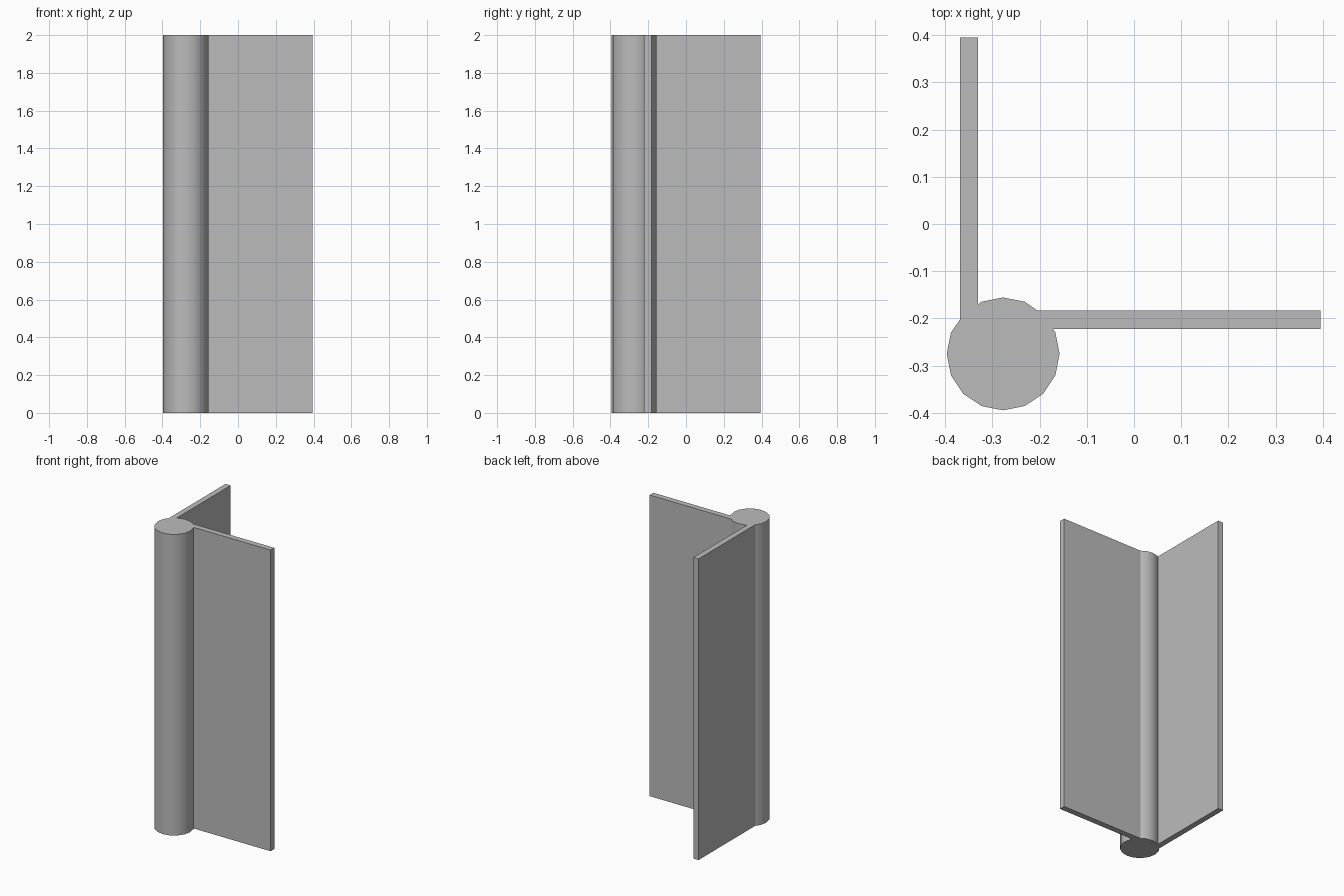
import bpy, bmesh, math

cube = bpy.data.objects.get("Cube")
if cube:
    bpy.data.objects.remove(cube, do_unlink=True)

HEIGHT = 2.0
CX, CY, R, SIDES = -0.277, -0.275, 0.1195, 16   # round barrel
END = 0.395                                     # outer end of both leaves

grey = bpy.data.materials.new("plain grey")
grey.use_nodes = True
colour = (0.5, 0.5, 0.5, 1)
grey.diffuse_color = colour
grey.node_tree.nodes["Principled BSDF"].inputs["Base Color"].default_value = colour


def arc(first, last):
    """Barrel corners from index first to last, counter-clockwise."""
    step = 2 * math.pi / SIDES
    return [(CX + R * math.cos(k * step), CY + R * math.sin(k * step))
            for k in range(first, last + 1)]


# Cross-section: barrel with two thin leaves at a right angle
right_leaf = [(-0.172, -0.222), (END, -0.222), (END, -0.183), (-0.205, -0.183)]
back_leaf = [(-0.330, -0.170), (-0.330, END), (-0.368, END), (-0.368, -0.202)]
outline = arc(7, 17) + right_leaf + arc(3, 5) + back_leaf

# Extrude the section to full height
bm = bmesh.new()
base = bm.faces.new([bm.verts.new((x, y, 0)) for x, y in outline])
top = bmesh.ops.extrude_face_region(bm, geom=[base], use_keep_orig=True)["geom"]
bmesh.ops.translate(bm, vec=(0, 0, HEIGHT),
                    verts=[v for v in top if isinstance(v, bmesh.types.BMVert)])
bmesh.ops.recalc_face_normals(bm, faces=bm.faces)
mesh = bpy.data.meshes.new("corner_post")
bm.to_mesh(mesh)
bm.free()
mesh.materials.append(grey)

post = bpy.data.objects.new("corner_post", mesh)
bpy.context.collection.objects.link(post)

# Smooth barrel, crisp leaves
bpy.ops.object.select_all(action='DESELECT')
post.select_set(True)
bpy.context.view_layer.objects.active = post
bpy.ops.object.shade_smooth_by_angle(angle=math.radians(30))
